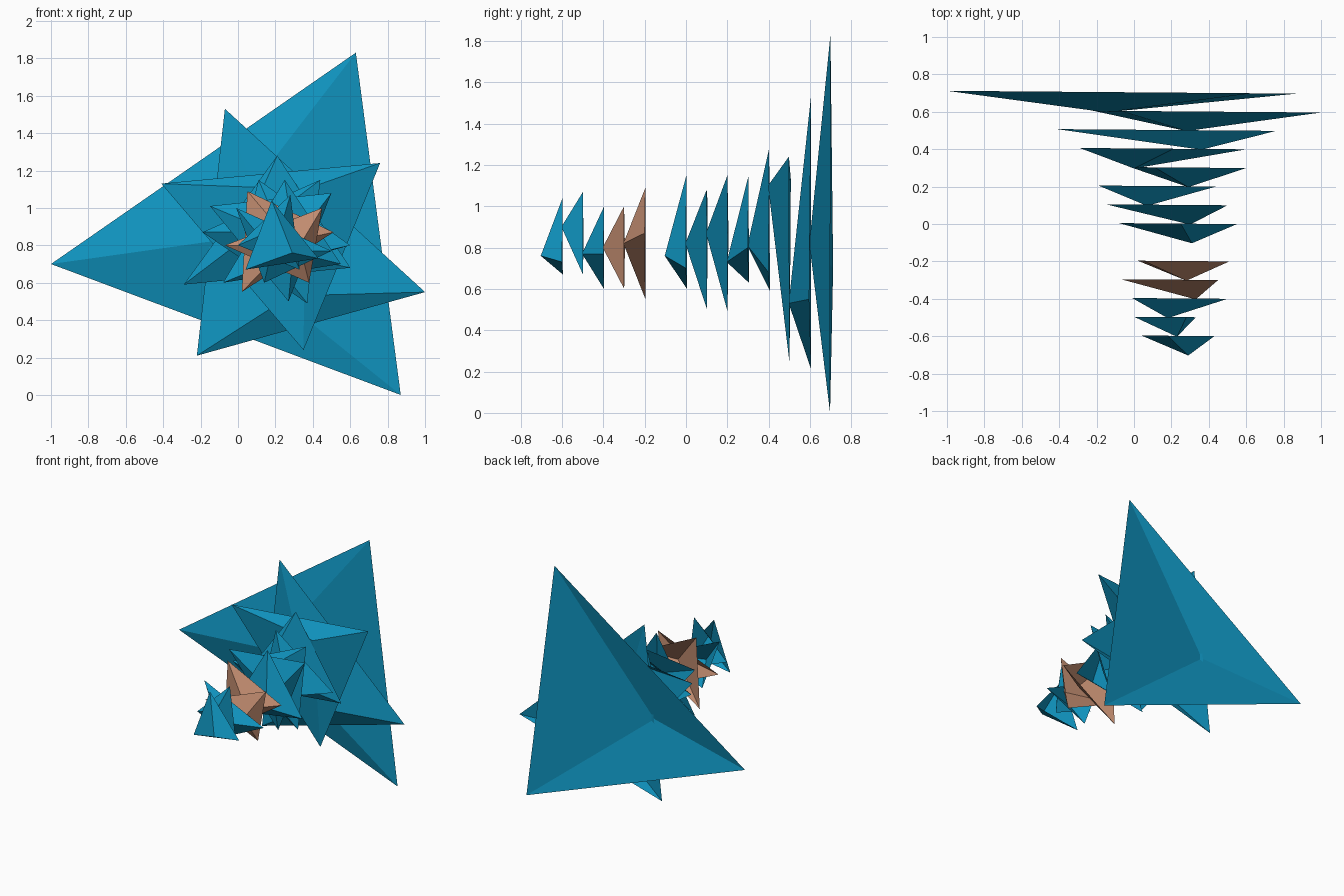
import bpy


def material(name, colour):
    m = bpy.data.materials.new(name)
    m.diffuse_color = colour
    return m


BLUE = material("blue", (0.005, 0.30, 0.53, 1))
BROWN = material("brown", (0.53, 0.26, 0.16, 1))


def shard(name, back, tip, corners, mat):
    """Shallow three-sided cone, open at the back, tip facing the front."""
    verts = [(tip[0], back - 0.103, tip[1])]
    verts += [(x, back + 0.004 - 0.008 * x, z) for x, z in corners]
    # order the rim so that the faces look towards the front
    (ax, az), (bx, bz), (cx, cz) = corners
    ccw = (bx - ax) * (cz - az) - (bz - az) * (cx - ax) > 0
    faces = []
    for i in range(3):
        a, b = 1 + i, 1 + (i + 1) % 3
        faces.append((0, a, b) if ccw else (0, b, a))
    mesh = bpy.data.meshes.new(name)
    mesh.from_pydata(verts, [], faces)
    mesh.materials.append(mat)
    obj = bpy.data.objects.new(name, mesh)
    bpy.context.collection.objects.link(obj)


# back depth, tip (x, z), rim corners (x, z); from the rear to the front
SHARDS = [
    (0.7, (-0.15, 0.82), [(-1.0, 0.70), (0.63, 1.83), (0.87, 0.0)]),
    (0.6, (0.28, 0.53), [(-0.07, 1.53), (-0.22, 0.21), (1.0, 0.55)]),
    (0.5, (0.36, 1.10), [(-0.41, 1.13), (0.76, 1.24), (0.35, 0.24)]),
    (0.4, (0.0, 0.81), [(-0.29, 0.59), (0.21, 1.28), (0.60, 0.68)]),
    (0.3, (0.29, 0.73), [(-0.02, 0.63), (0.11, 1.15), (0.60, 0.80)]),
    (0.2, (0.07, 0.87), [(0.44, 1.15), (-0.19, 0.87), (0.37, 0.49)]),
    (0.1, (0.30, 0.82), [(-0.15, 1.01), (0.50, 1.08), (0.27, 0.50)]),
    (0.0, (0.31, 0.76), [(-0.08, 0.60), (0.25, 1.15), (0.55, 0.70)]),
    (-0.2, (0.28, 0.82), [(0.05, 1.09), (0.02, 0.55), (0.51, 0.87)]),
    (-0.3, (0.33, 0.80), [(-0.07, 0.80), (0.45, 1.00), (0.38, 0.60)]),
    (-0.4, (0.18, 0.77), [(-0.01, 1.00), (0.50, 0.77), (0.14, 0.60)]),
    (-0.5, (0.23, 0.90), [(0.0, 0.80), (0.28, 1.07), (0.33, 0.67)]),
    (-0.6, (0.29, 0.76), [(0.18, 1.04), (0.04, 0.67), (0.43, 0.73)]),
]

# Row of shards; the two behind the front group are brown
for i, (back, tip, corners) in enumerate(SHARDS):
    shard(f"shard_{i + 1:02d}", back, tip, corners, BROWN if i in (8, 9) else BLUE)
